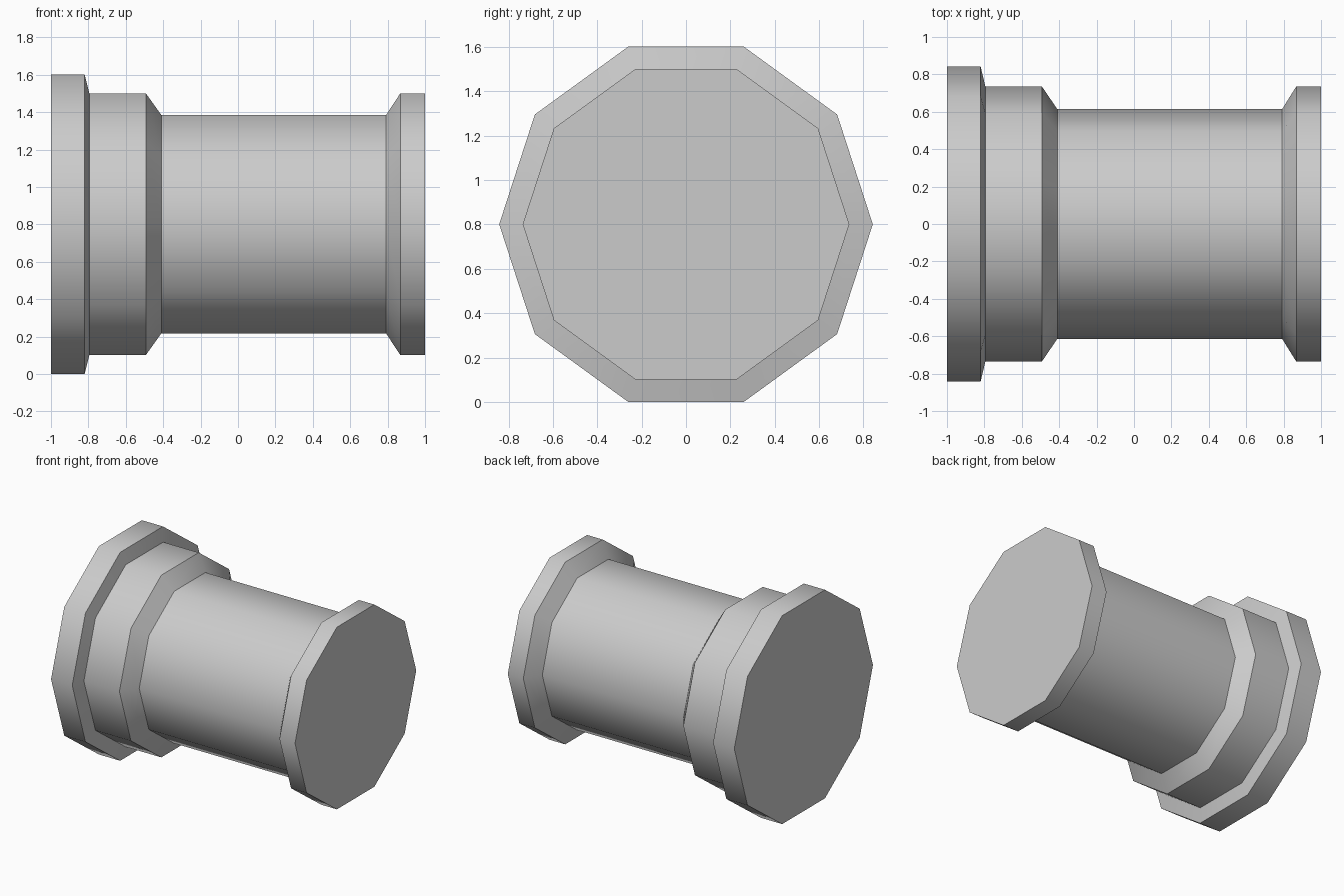
import bpy, bmesh
from math import cos, sin, pi

cube = bpy.data.objects.get("Cube")
if cube:
    bpy.data.objects.remove(cube, do_unlink=True)

SIDES = 10
AXIS_Z = 0.842 * sin(0.4 * pi)  # bottom flat rests on the ground

# Plain grey material
grey = bpy.data.materials.new("light_grey")
grey.use_nodes = True
colour = (0.6, 0.6, 0.6, 1)
grey.diffuse_color = colour
grey.node_tree.nodes["Principled BSDF"].inputs["Base Color"].default_value = colour

# Profile along x: wide rim, collar, taper, barrel, flared end
profile = [(-1, 0.842), (-0.82, 0.842), (-0.795, 0.736), (-0.493, 0.736),
           (-0.41, 0.614), (0.792, 0.614), (0.868, 0.736), (1, 0.736)]

bm = bmesh.new()
rings = []
for x, r in profile:
    rings.append([bm.verts.new((x, r * cos(2 * pi * i / SIDES),
                                AXIS_Z + r * sin(2 * pi * i / SIDES)))
                  for i in range(SIDES)])

# Smooth walls between neighbouring rings
for a, b in zip(rings, rings[1:]):
    for i in range(SIDES):
        j = (i + 1) % SIDES
        bm.faces.new((a[i], a[j], b[j], b[i])).smooth = True

# Flat end caps
for ring in (rings[0], rings[-1]):
    bm.faces.new(ring)
bmesh.ops.recalc_face_normals(bm, faces=bm.faces)

# Every ring is a crisp edge, lengthwise edges stay smooth
for e in bm.edges:
    e.smooth = abs(e.verts[0].co.x - e.verts[1].co.x) > 0.001

mesh = bpy.data.meshes.new("flanged_barrel")
bm.to_mesh(mesh)
bm.free()
mesh.materials.append(grey)
barrel = bpy.data.objects.new("flanged_barrel", mesh)
bpy.context.collection.objects.link(barrel)
